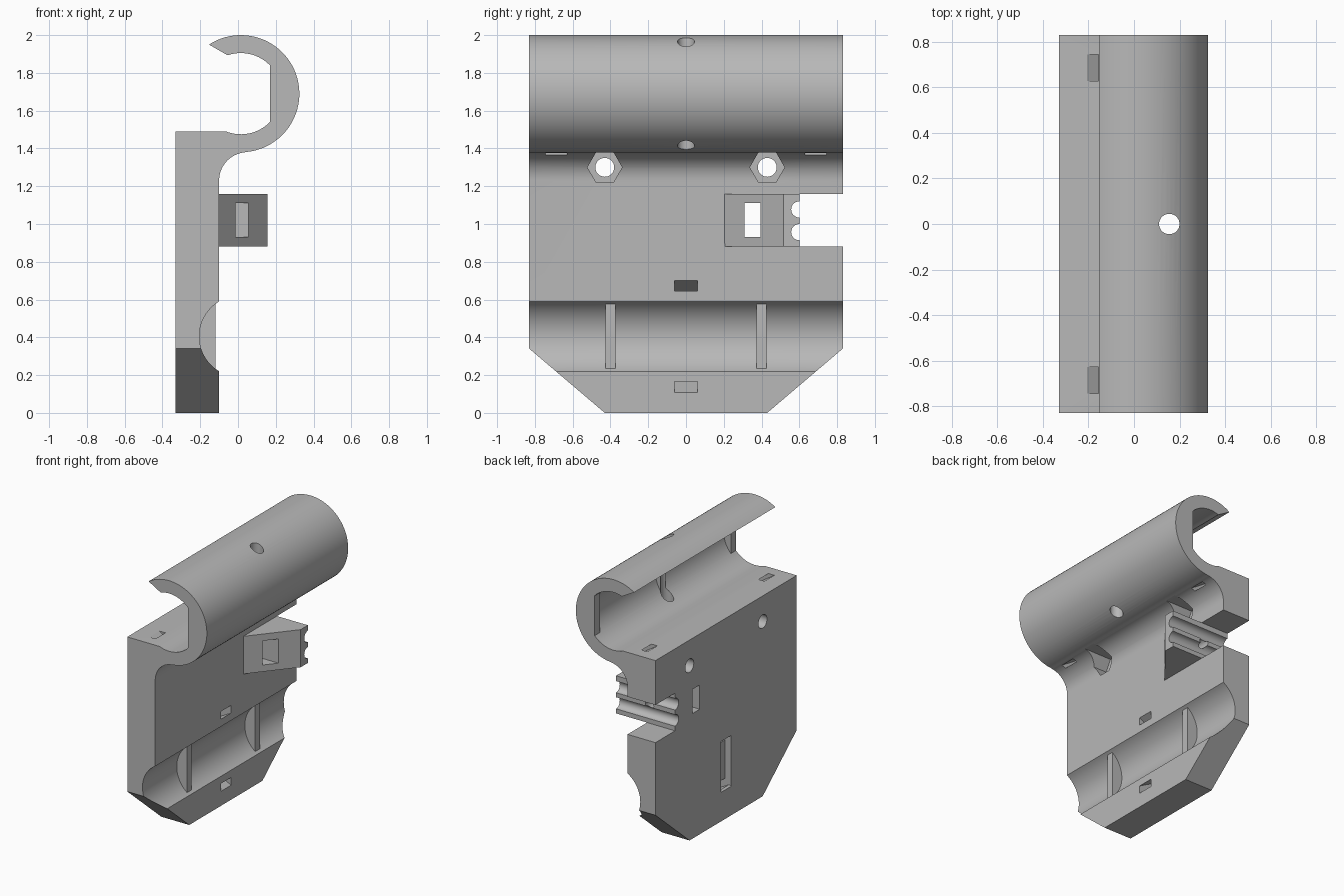
import bpy, bmesh, math
from mathutils import Vector

if "Cube" in bpy.data.objects:
    bpy.data.objects.remove(bpy.data.objects["Cube"], do_unlink=True)

grey = bpy.data.materials.new("plain_grey")
grey.use_nodes = True
grey.diffuse_color = (0.48, 0.48, 0.48, 1)
grey.node_tree.nodes["Principled BSDF"].inputs["Base Color"].default_value = (0.48, 0.48, 0.48, 1)

HALF = 0.83           # half length along y
HOOK = (0.015, 1.69)  # hook centre in x, z
GROOVE = (0.01, 0.405)


def arc(centre, radius, start, end, steps):
    """Points on an arc, angles in degrees."""
    angles = [math.radians(start + (end - start) * i / steps) for i in range(steps + 1)]
    return [(centre[0] + radius * math.cos(a), centre[1] + radius * math.sin(a)) for a in angles]


def circle(centre, radius, steps=32):
    return arc(centre, radius, 0, 360, steps)[:-1]


def rect(a0, a1, b0, b1):
    return [(a0, b0), (a1, b0), (a1, b1), (a0, b1)]


def strip(a, b, width):
    """Quad of a given width around the line from a to b."""
    a, b = Vector(a), Vector(b)
    d = (b - a).normalized()
    n = Vector((-d.y, d.x)) * width / 2
    return [a - n, b - n, b + n, a + n]


def prism(name, points, axis, low, high):
    """Extrude a 2D outline along one axis."""
    place = {"X": lambda p, t: (t, p[0], p[1]),
             "Y": lambda p, t: (p[0], t, p[1]),
             "Z": lambda p, t: (p[0], p[1], t)}[axis]
    bm = bmesh.new()
    ends = [[bm.verts.new(place(p, t)) for p in points] for t in (low, high)]
    bm.faces.new(ends[0])
    bm.faces.new(ends[1])
    for i in range(len(points)):
        j = (i + 1) % len(points)
        bm.faces.new((ends[0][i], ends[0][j], ends[1][j], ends[1][i]))
    bmesh.ops.recalc_face_normals(bm, faces=bm.faces)
    mesh = bpy.data.meshes.new(name)
    bm.to_mesh(mesh)
    bm.free()
    mesh.materials.append(grey)
    obj = bpy.data.objects.new(name, mesh)
    bpy.context.collection.objects.link(obj)
    return obj


def combine(body, tool, operation):
    mod = body.modifiers.new(operation.lower(), "BOOLEAN")
    mod.operation, mod.solver, mod.object = operation, "EXACT", tool
    bpy.context.view_layer.objects.active = body
    bpy.ops.object.modifier_apply(modifier=mod.name)
    bpy.data.objects.remove(tool, do_unlink=True)


# Plate, groove and hook as one extruded profile
profile = [(-0.33, 0), (-0.10, 0)]
profile += arc(GROOVE, 0.215, 239.3, 120.7, 24)
profile += arc((0.05, 1.23), 0.15, 180, 95, 16)
profile += arc(HOOK, 0.31, -85, 123, 48)
profile += arc(HOOK, 0.215, 109, -111.5, 48)
profile += [(-0.33, 1.49)]
body = prism("hook_bracket", profile, "Y", -HALF, HALF)


def add(*args):
    combine(body, prism("added_part", *args), "UNION")


def cut(*args):
    combine(body, prism("cutter", *args), "DIFFERENCE")


# Ribs in the hook (ends and middle) and in the lower groove
segment = arc(HOOK, 0.27, -54.9, 54.9, 16)
for low in (-HALF, -0.03, HALF - 0.06):
    add(segment, "Y", low, low + 0.06)
for side in (-1, 1):
    add(rect(-0.25, -0.12, 0.20, 0.61), "Y", side * 0.40 - 0.027, side * 0.40 + 0.027)

# Wedge block on the plate
add([(-0.15, 0.205), (-0.10, 0.205), (0.155, 0.515), (0.155, 0.60), (-0.15, 0.60)], "Z", 0.88, 1.16)

# Notch beside the block, window and wire grooves
cut(rect(0.60, 0.9, 0.88, 1.16), "X", -0.5, 0.3)
cut(rect(0.31, 0.395, 0.93, 1.11), "X", -0.5, 0.3)
for z in (0.957, 1.077):
    cut(circle((0.60, z), 0.043), "X", -0.5, 0.3)
cut(circle((-0.12, 1.017), 0.035, 24), "Y", 0.35, 0.7)

for side in (-1, 1):
    # Bottom corner chamfers
    cut([(side * 0.43, 0), (side * 0.43, -0.1), (side * 0.95, -0.1), (side * 0.95, 0.442)], "X", -0.5, 0.3)
    # Bolt holes with hexagonal nut pockets
    cut(circle((side * 0.43, 1.30), 0.05), "X", -0.5, 0.1)
    cut(circle((side * 0.43, 1.30), 0.092, 6), "X", -0.19, 0.12)
    # Tie slots under the hook
    cut(strip((-0.22, 1.515), (0.04, 1.345), 0.027), "Y", side * 0.687 - 0.058, side * 0.687 + 0.058)

# Tie channel around the groove: two sloped tunnels and a back recess
cut([(-0.36, 0.205), (-0.28, 0.235), (-0.28, 0.575), (-0.36, 0.605)], "Y", -0.06, 0.06)
for s in (-1, 1):
    mid = GROOVE[1]
    cut(strip((-0.31, mid + s * 0.155), (-0.05, mid + s * 0.295), 0.05), "Y", -0.06, 0.06)

# Vertical hole through the hook
cut(circle((0.155, 0), 0.045), "Z", 1.3, 2.1)

bpy.ops.object.select_all(action="DESELECT")
body.select_set(True)
bpy.context.view_layer.objects.active = body
bpy.ops.object.shade_smooth_by_angle(angle=math.radians(25))
